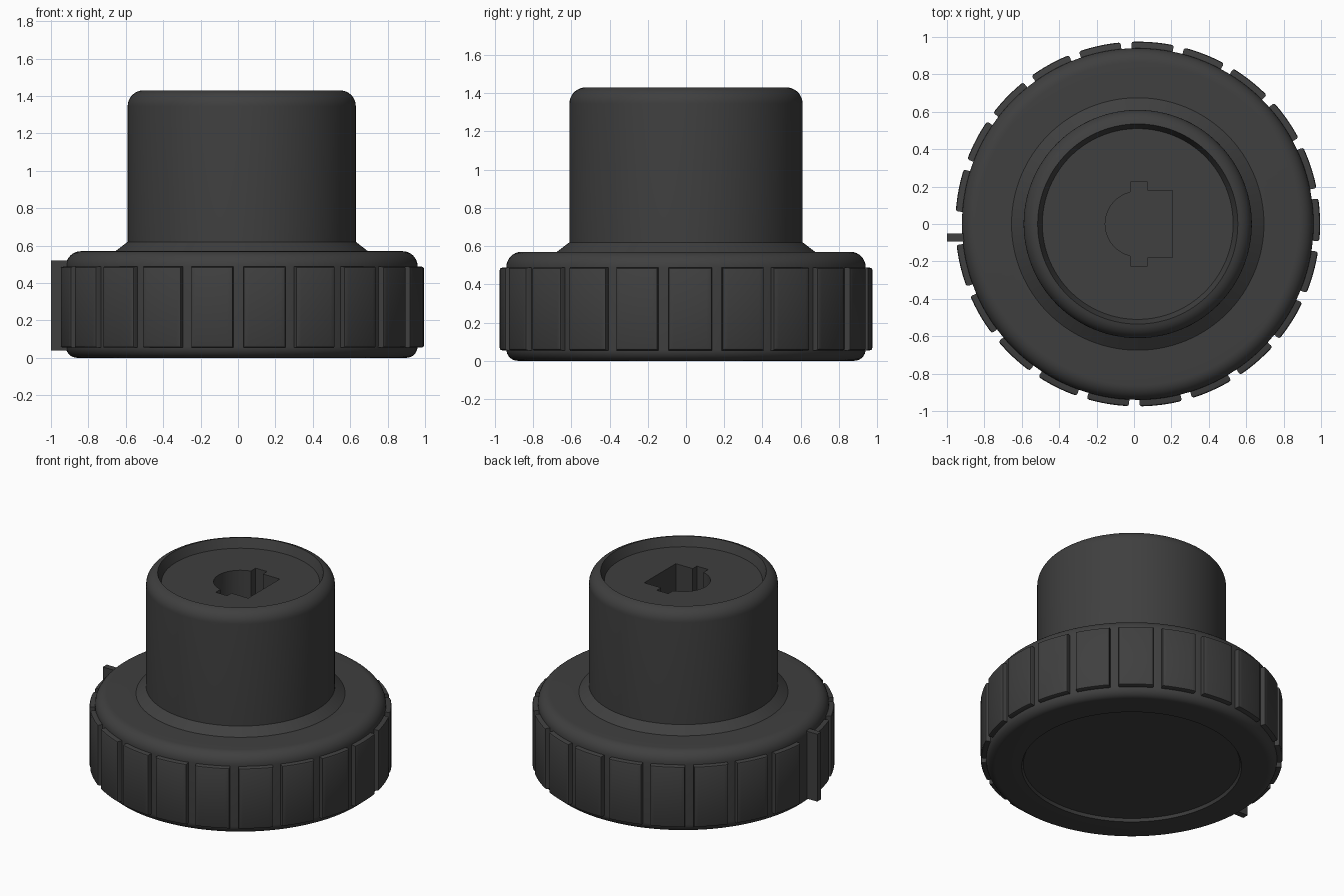
import bpy, bmesh
from math import sin, cos, pi, radians
from mathutils import Matrix

if "Cube" in bpy.data.objects:
    bpy.data.objects.remove(bpy.data.objects["Cube"])

CX = 0.02  # knob axis sits slightly right because the pointer sticks out left

dark = bpy.data.materials.new("dark_plastic")
dark.diffuse_color = (0.05, 0.05, 0.05, 1)
dark.use_nodes = True
dark.node_tree.nodes["Principled BSDF"].inputs["Base Color"].default_value = dark.diffuse_color


def make_object(name, bm, smooth=True):
    bmesh.ops.recalc_face_normals(bm, faces=bm.faces[:])
    mesh = bpy.data.meshes.new(name)
    bm.to_mesh(mesh)
    bm.free()
    obj = bpy.data.objects.new(name, mesh)
    bpy.context.collection.objects.link(obj)
    mesh.materials.append(dark)
    if smooth:
        shade(obj)
    return obj


def shade(obj):
    bpy.ops.object.select_all(action='DESELECT')
    obj.select_set(True)
    bpy.context.view_layer.objects.active = obj
    bpy.ops.object.shade_smooth_by_angle(angle=radians(30))


def arc(cr, cz, rad, a0, a1, steps=8):
    angles = [radians(a0 + (a1 - a0) * i / steps) for i in range(steps + 1)]
    return [(cr + rad * cos(a), cz + rad * sin(a)) for a in angles]


def lathe(name, profile, segments=128):
    bm = bmesh.new()
    verts = [bm.verts.new((r, 0, z)) for r, z in profile]
    edges = [bm.edges.new(p) for p in zip(verts, verts[1:])]
    bmesh.ops.spin(bm, geom=verts + edges, cent=(0, 0, 0), axis=(0, 0, 1),
                   angle=2 * pi, steps=segments)
    bmesh.ops.remove_doubles(bm, verts=bm.verts[:], dist=1e-5)
    bmesh.ops.translate(bm, verts=bm.verts[:], vec=(CX, 0, 0))
    return make_object(name, bm, smooth=False)


def prism(outline, z0, z1):
    bm = bmesh.new()
    face = bm.faces.new([bm.verts.new((x, y, z0)) for x, y in outline])
    top = bmesh.ops.extrude_face_region(bm, geom=[face])
    verts = [v for v in top["geom"] if isinstance(v, bmesh.types.BMVert)]
    bmesh.ops.translate(bm, verts=verts, vec=(0, 0, z1 - z0))
    bmesh.ops.recalc_face_normals(bm, faces=bm.faces[:])
    return bm


# Knob body: recessed underside, rounded skirt, flared neck, rounded hub, top dish
profile = [(0, 0.02), (0.70, 0.02), (0.71, 0)]
profile += arc(0.88, 0.06, 0.06, -90, 0)
profile += arc(0.86, 0.49, 0.08, 0, 90)
profile += [(0.675, 0.57), (0.61, 0.62)]
profile += arc(0.525, 1.345, 0.085, 0, 80)
profile += [(0.535, 1.43), (0.51, 1.365), (0, 1.365)]
body = lathe("knob_body", profile)

# Shaft socket: D-shaped hole with two side notches
socket = [(0.205, -0.178), (0.205, 0.178), (0.072, 0.178), (0.072, 0.225),
          (-0.018, 0.225), (-0.018, 0.172)]
socket += [(CX + x, y) for x, y in arc(0, 0, 0.174, 106, 254, 20)]
socket += [(-0.018, -0.172), (-0.018, -0.225), (0.072, -0.225), (0.072, -0.178)]
cutter = make_object("socket_cutter", prism(socket, 0.75, 1.6), smooth=False)
cutter.hide_render = True
cut = body.modifiers.new("socket", 'BOOLEAN')
cut.operation = 'DIFFERENCE'
cut.solver = 'EXACT'
cut.object = cutter
bpy.context.view_layer.objects.active = body
bpy.ops.object.modifier_apply(modifier="socket")
bpy.data.objects.remove(cutter)
shade(body)

# Grip pads around the skirt, with a wider gap at the pointer
HALF = 6.75
for k in range(-10, 11):
    outline = arc(0, 0, 0.975, -HALF, HALF) + arc(0, 0, 0.90, HALF, -HALF)
    bm = prism(outline, 0.055, 0.487)
    rim = [e for e in bm.edges
           if e.calc_face_angle(0) > 0.5 and all(v.co.xy.length > 0.97 for v in e.verts)]
    bmesh.ops.bevel(bm, geom=rim, offset=0.012, segments=2, profile=0.5,
                    affect='EDGES')
    turn = Matrix.Translation((CX, 0, 0)) @ Matrix.Rotation(radians(1.3 + 16.8 * k), 4, 'Z')
    bmesh.ops.transform(bm, matrix=turn, verts=bm.verts[:])
    make_object(f"grip_pad_{k + 11}", bm)

# Pointer fin on the left
fin = [(-1.0, -0.094), (-0.88, -0.094), (-0.88, -0.05), (-1.0, -0.05)]
make_object("pointer_fin", prism(fin, 0.04, 0.52), smooth=False)
